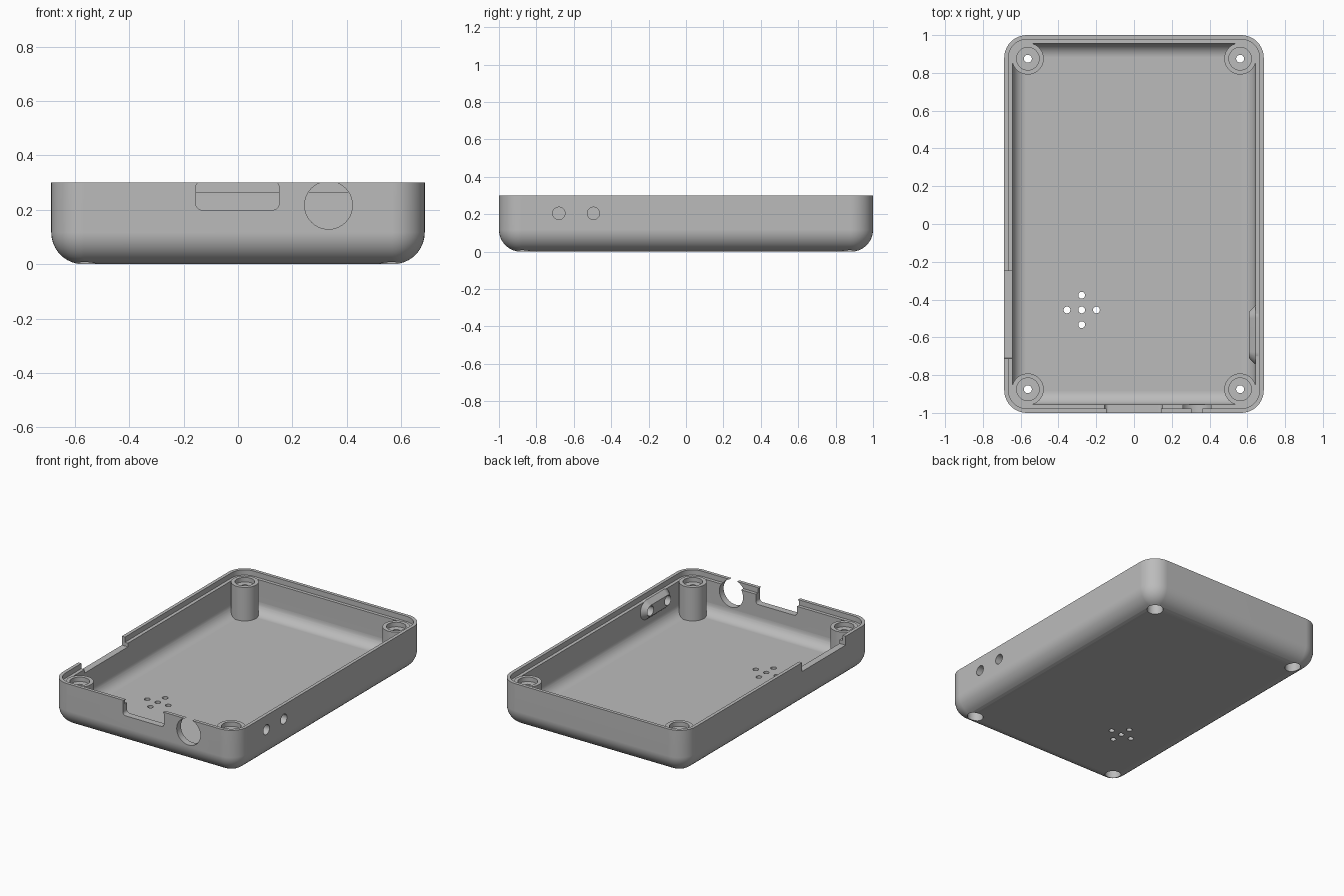
import bpy, bmesh
from math import sin, cos, pi, radians
from mathutils import Vector

if "Cube" in bpy.data.objects:
    bpy.data.objects.remove(bpy.data.objects["Cube"])

HX, HY, H = 0.687, 1.0, 0.3      # outer half sizes and height
R, WALL, LEDGE = 0.12, 0.045, 0.265

grey = bpy.data.materials.new("mid grey plastic")
grey.use_nodes = True
tone = (0.5, 0.5, 0.5, 1)
grey.diffuse_color = tone
grey.node_tree.nodes["Principled BSDF"].inputs["Base Color"].default_value = tone


def round_rect(hx, hy, r, n=10):
    """Outline of a rounded rectangle; equal sizes and radius give a circle."""
    pts = []
    for k, (sx, sy) in enumerate(((1, 1), (-1, 1), (-1, -1), (1, -1))):
        for i in range(n + 1):
            a = (k + i / n) * pi / 2
            pts.append((sx * (hx - r) + r * cos(a), sy * (hy - r) + r * sin(a)))
    return pts


def loft(name, rings):
    """Closed solid skinned through matching rings."""
    bm = bmesh.new()
    loops = [[bm.verts.new(p) for p in ring] for ring in rings]
    for a, b in zip(loops, loops[1:]):
        for i in range(len(a)):
            j = (i + 1) % len(a)
            bm.faces.new((a[i], a[j], b[j], b[i]))
    bm.faces.new(loops[0])
    bm.faces.new(loops[-1])
    bmesh.ops.remove_doubles(bm, verts=bm.verts, dist=1e-5)
    bmesh.ops.recalc_face_normals(bm, faces=bm.faces)
    mesh = bpy.data.meshes.new(name)
    bm.to_mesh(mesh)
    bm.free()
    mesh.materials.append(grey)
    ob = bpy.data.objects.new(name, mesh)
    bpy.context.collection.objects.link(ob)
    return ob


def solid(name, axis, centre, sections):
    """Solid along an axis from (half u, half v, radius, position) sections."""
    turn = {"x": lambda u, v, w: Vector((w, u, v)),
            "y": lambda u, v, w: Vector((u, w, v)),
            "z": lambda u, v, w: Vector((u, v, w))}[axis]
    return loft(name, [[turn(centre[0] + u, centre[1] + v, w) for u, v in round_rect(hu, hv, r)]
                       for hu, hv, r, w in sections])


def rod(name, axis, centre, r, a, b):
    return solid(name, axis, centre, [(r, r, r, a), (r, r, r, b)])


def combine(target, other, operation):
    mod = target.modifiers.new(operation, "BOOLEAN")
    mod.operation, mod.solver, mod.object = operation, "EXACT", other
    bpy.context.view_layer.objects.active = target
    bpy.ops.object.modifier_apply(modifier=mod.name)
    bpy.data.objects.remove(other)


# Tray shell: outside fillet, wall, lip, ledge, inside fillet and floor
STEPS = 9
fillet_out, fillet_in = R - 0.003, R - WALL - 0.003
profile = []
for i in range(STEPS + 1):
    a = i / STEPS * pi / 2
    profile.append((fillet_out * (1 - sin(a)), fillet_out * (1 - cos(a))))
profile += [(0, H), (WALL / 2, H), (WALL / 2, LEDGE), (WALL, LEDGE)]
for i in range(STEPS + 1):
    a = i / STEPS * pi / 2
    profile.append((WALL + fillet_in * (1 - cos(a)), WALL + fillet_in * (1 - sin(a))))
shell = loft("case_tray", [[(x, y, z) for x, y in round_rect(HX - d, HY - d, R - d)]
                           for d, z in profile])

# Screw posts in the corners and the button pad inside the left wall
corners = [(sx * 0.562, sy * 0.875) for sx in (-1, 1) for sy in (-1, 1)]
for c in corners:
    combine(shell, rod("screw_post", "z", c, 0.084, 0.042, 0.27), "UNION")
PAD = (-0.5875, 0.205)
combine(shell, solid("button_pad", "x", PAD, [(0.125, 0.037, 0.037, 0.61),
                                               (0.155, 0.065, 0.065, 0.642),
                                               (0.155, 0.065, 0.065, 0.66)]), "UNION")

# Screw bores: top recess, through hole, head pocket underneath
cutters = []
for c in corners:
    cutters += [rod("post_recess", "z", c, 0.06, 0.24, 0.4),
                rod("screw_hole", "z", c, 0.021, -0.1, 0.4),
                rod("head_pocket", "z", c, 0.05, -0.1, 0.17)]

# Sound holes in the floor
for dx, dy in ((0, 0), (1, 0), (-1, 0), (0, 1), (0, -1)):
    cutters.append(rod("sound_hole", "z", (-0.277 + dx * 0.078, -0.455 + dy * 0.078), 0.018, -0.1, 0.15))

# Button holes through the left wall
for y in (-0.68, -0.495):
    cutters.append(rod("button_hole", "x", (y, PAD[1]), 0.033, 0.55, 0.8))

# Front openings for a flat and a round connector, and the right wall notch
cutters.append(solid("flat_port", "y", (-0.002, 0.2525),
                     [(0.153, 0.0525, 0.022, y) for y in (-1.1, -0.9)]))
cutters.append(rod("round_port", "y", (0.333, 0.217), 0.088, -1.1, -0.935))
cutters.append(solid("side_notch", "x", (-0.48, 0.34),
                     [(0.231, 0.1, 0.001, x) for x in (-0.8, -0.6)]))
for cutter in cutters:
    combine(shell, cutter, "DIFFERENCE")

# Smooth fillets with flat walls kept flat
bpy.ops.object.select_all(action="DESELECT")
shell.select_set(True)
bpy.context.view_layer.objects.active = shell
bpy.ops.object.shade_smooth_by_angle(angle=radians(30))
flat = shell.modifiers.new("flat_walls", "WEIGHTED_NORMAL")
flat.keep_sharp = True
